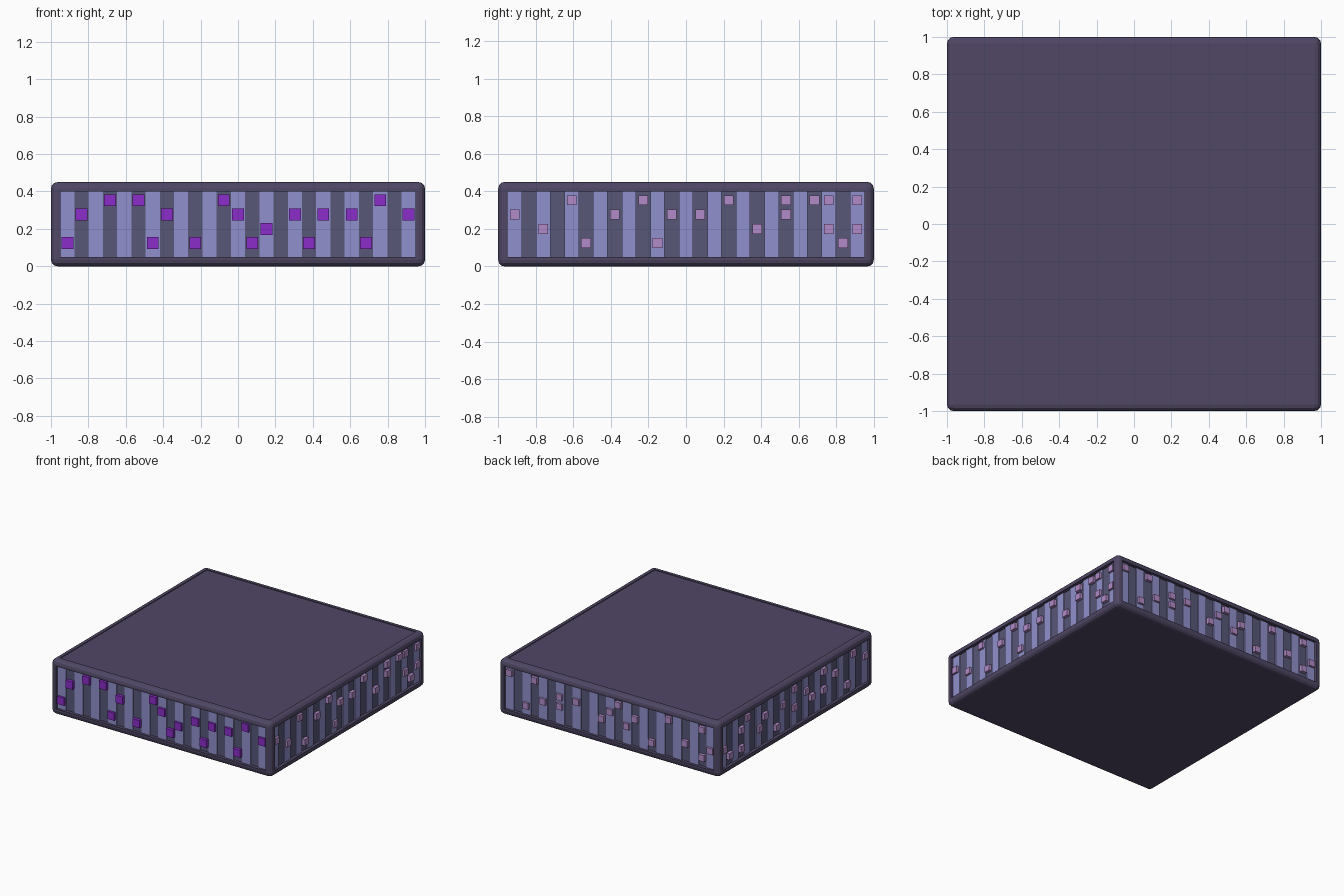
import bpy, bmesh
from math import pi
from mathutils import Matrix, Vector

if "Cube" in bpy.data.objects:
    bpy.data.objects.remove(bpy.data.objects["Cube"])

H = 0.45        # overall height
STEP = 0.076    # stripe pitch
ROWS = (0.125, 0.2, 0.277, 0.353)


def material(name, r, g, b):
    m = bpy.data.materials.new(name)
    m.diffuse_color = (r, g, b, 1)
    m.use_nodes = True
    m.node_tree.nodes["Principled BSDF"].inputs["Base Color"].default_value = m.diffuse_color
    return m


FRAME = material("frame_grey_violet", 0.08, 0.063, 0.13)
DARK = material("panel_dark", 0.095, 0.095, 0.19)
LIGHT = material("stripe_light", 0.28, 0.28, 0.61)
PURPLE = material("purple", 0.26, 0.025, 0.58)
PINK = material("pink", 0.45, 0.26, 0.58)


def boxes(name, items, mat=None, turn=0.0):
    """One object from (centre, size) boxes, turned about z."""
    bm = bmesh.new()
    for c, s in items:
        bmesh.ops.create_cube(bm, size=1, matrix=Matrix.Translation(Vector(c)) @ Matrix.Diagonal((*s, 1)))
    bm.transform(Matrix.Rotation(turn, 4, 'Z'))
    me = bpy.data.meshes.new(name)
    bm.to_mesh(me)
    bm.free()
    ob = bpy.data.objects.new(name, me)
    bpy.context.collection.objects.link(ob)
    if mat:
        me.materials.append(mat)
    return ob


# Rounded slab body
body = boxes("body_frame", [((0, 0, H / 2), (2, 2, H))], FRAME)
bev = body.modifiers.new("round", 'BEVEL')
bev.width = 0.035
bev.segments = 3


def cut(cutter):
    cutter.hide_render = True
    cutter.hide_viewport = True
    mod = body.modifiers.new("recess", 'BOOLEAN')
    mod.operation = 'DIFFERENCE'
    mod.solver = 'EXACT'
    mod.object = cutter


# Shallow recess in the lid
cut(boxes("lid_cutter", [((0, 0, H + 0.044), (1.9, 1.9, 0.1))]))

# Studs per side as (column, row), columns running left to right seen from outside
SIDES = {
    "front": [(-12, 0), (-11, 2), (-9, 3), (-7, 3), (-6, 0), (-5, 2), (-3, 0), (-1, 3), (0, 2),
              (1, 0), (2, 1), (4, 2), (5, 0), (6, 2), (8, 2), (9, 0), (10, 3), (12, 2)],
    "right": [(-12, 2), (-10, 1), (-8, 3), (-7, 0), (-5, 2), (-3, 3), (-2, 0), (-1, 2), (1, 2), (3, 3),
              (5, 1), (7, 3), (7, 2), (9, 3), (10, 3), (10, 1), (11, 0), (12, 3), (12, 1)],
    "back": [(-12, 3), (-10, 0), (-9, 3), (-8, 1), (-6, 2), (-6, 1), (-4, 2), (-1, 1), (0, 2),
             (1, 3), (2, 1), (3, 2), (5, 0), (7, 3), (9, 1), (11, 3), (11, 0), (12, 1)],
    "left": [(-12, 1), (-11, 0), (-9, 2), (-9, 0), (-8, 3), (-6, 1), (-5, 2), (-3, 0), (-2, 2), (0, 3),
             (0, 1), (2, 2), (3, 1), (5, 3), (5, 1), (7, 2), (9, 0), (10, 3), (12, 2)],
}

for i, (side, studs) in enumerate(SIDES.items()):
    turn = i * pi / 2
    # Recessed window
    cut(boxes(side + "_cutter", [((0, -1.01, H / 2), (1.9, 0.08, 0.35))], None, turn))
    # Dark back panel and light stripes
    boxes(side + "_panel", [((0, -0.967, H / 2), (1.9, 0.01, 0.35))], DARK, turn)
    boxes(side + "_stripes", [((k * STEP, -0.972, H / 2), (STEP, 0.016, 0.35))
                              for k in range(-12, 13, 2)], LIGHT, turn)
    # Small square studs
    s = 0.063 if side == "front" else 0.052
    boxes(side + "_studs", [((k * STEP, -0.98, ROWS[r]), (s, 0.036, s)) for k, r in studs],
          PURPLE if side == "front" else PINK, turn)
